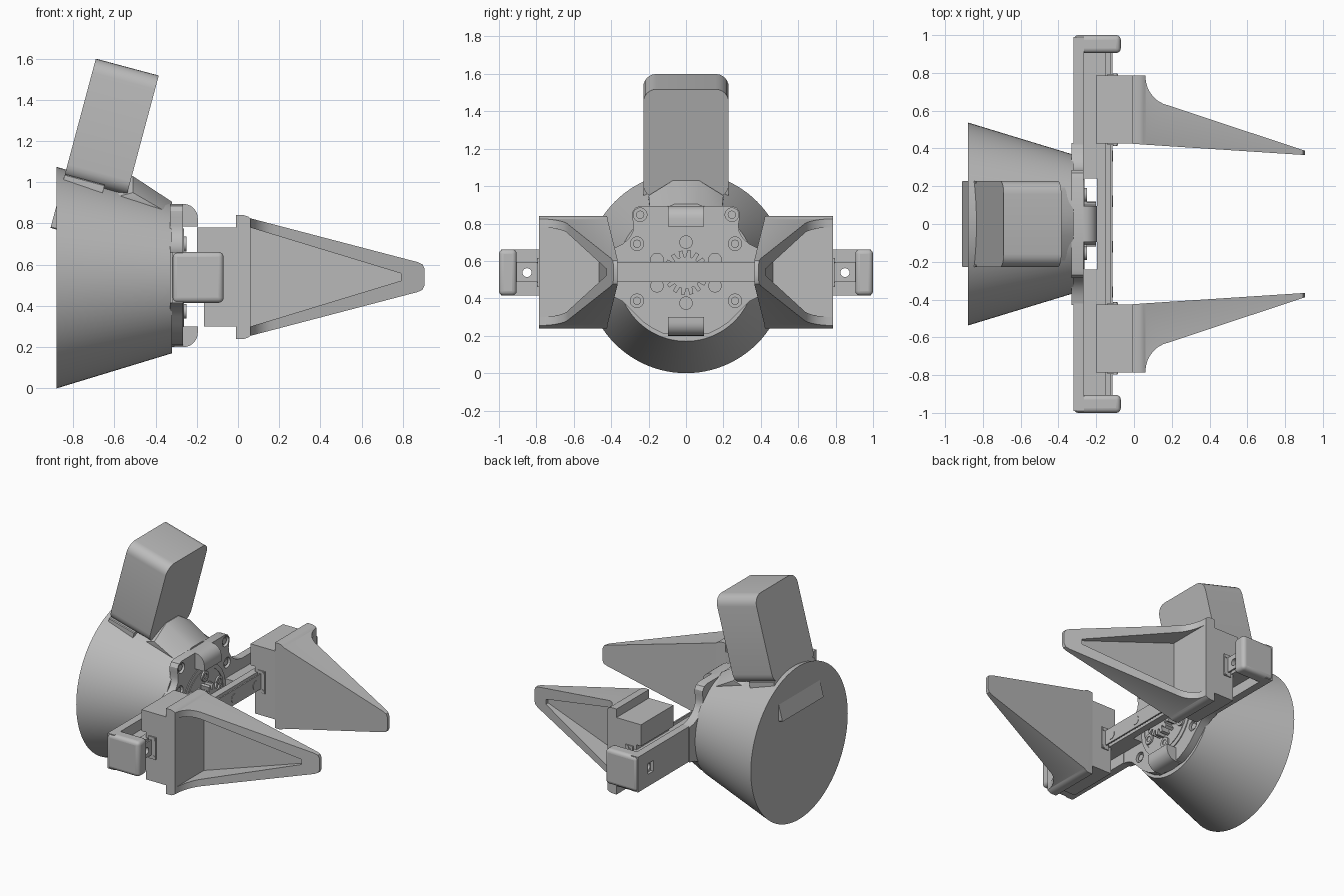
import bpy, bmesh
from math import sin, cos, pi, radians
from mathutils import Vector

cube = bpy.data.objects.get("Cube")
if cube:
    bpy.data.objects.remove(cube, do_unlink=True)

grey = bpy.data.materials.new("plain grey")
grey.use_nodes = True
grey.diffuse_color = (0.5, 0.5, 0.5, 1)
grey.node_tree.nodes["Principled BSDF"].inputs["Base Color"].default_value = (0.5, 0.5, 0.5, 1)

CZ = 0.5375  # height of the wrist axis
AXES = {"x": lambda p, q, d: (d, p, q),
        "y": lambda p, q, d: (p, d, q),
        "z": lambda p, q, d: (p, q, d)}


def finish(name, bm):
    bmesh.ops.recalc_face_normals(bm, faces=bm.faces)
    mesh = bpy.data.meshes.new(name)
    bm.to_mesh(mesh)
    bm.free()
    mesh.materials.append(grey)
    ob = bpy.data.objects.new(name, mesh)
    bpy.context.collection.objects.link(ob)
    return ob


def prism(name, outline, axis, a, b, scale=1.0):
    """Extrude a 2D outline along an axis from a to b."""
    bm = bmesh.new()
    place = AXES[axis]
    face = bm.faces.new([bm.verts.new(place(p, q, a)) for p, q in outline])
    new = bmesh.ops.extrude_face_region(bm, geom=[face])["geom"]
    step = Vector(place(0, 0, b - a))
    bmesh.ops.translate(bm, vec=step, verts=[v for v in new if isinstance(v, bmesh.types.BMVert)])
    return finish(name, bm)


def circle(cy, cz, r, n=32):
    return [(cy + r * cos(2 * pi * i / n), cz + r * sin(2 * pi * i / n)) for i in range(n)]


def rounded(p0, p1, q0, q1, r, n=6):
    """Rectangle outline with round corners."""
    corners = [(p1 - r, q1 - r), (p0 + r, q1 - r), (p0 + r, q0 + r), (p1 - r, q0 + r)]
    return [(cp + r * cos(pi / 2 * (k + i / n)), cq + r * sin(pi / 2 * (k + i / n)))
            for k, (cp, cq) in enumerate(corners) for i in range(n + 1)]


def box(name, x0, x1, y0, y1, z0, z1, bevel=0.0):
    y0, y1 = sorted((y0, y1))
    ob = prism(name, [(x0, y0), (x1, y0), (x1, y1), (x0, y1)], "z", z0, z1)
    if bevel:
        mod = ob.modifiers.new("round", "BEVEL")
        mod.width, mod.segments = bevel, 4
    return ob


def combine(ob, tool, operation="DIFFERENCE"):
    """Bake a boolean and discard the tool."""
    mod = ob.modifiers.new("cut", "BOOLEAN")
    mod.operation, mod.object, mod.solver = operation, tool, "EXACT"
    bpy.context.view_layer.update()
    baked = bpy.data.meshes.new_from_object(ob.evaluated_get(bpy.context.evaluated_depsgraph_get()))
    ob.modifiers.clear()
    ob.data = baked
    bpy.data.objects.remove(tool, do_unlink=True)


def hull(name, points):
    bm = bmesh.new()
    for p in points:
        bm.verts.new(p)
    bmesh.ops.convex_hull(bm, input=bm.verts)
    return finish(name, bm)


# Conical wrist housing
bm = bmesh.new()
rings = [[bm.verts.new((x, p, q)) for p, q in circle(0, CZ, r, 96)]
         for x, r in ((-0.88, CZ), (-0.32, 0.367))]
for i in range(96):
    j = (i + 1) % 96
    bm.faces.new((rings[0][i], rings[0][j], rings[1][j], rings[1][i]))
for ring in rings:
    bm.faces.new(ring)
finish("wrist_cone", bm)

# Sloped support on top of the cone
hull("camera_support", [(x, s * y, z) for s in (1, -1) for x, y, z in
     ((-0.51, 0.07, 1.03), (-0.51, 0.2, 0.95), (-0.32, 0.06, 0.905), (-0.32, 0.19, 0.84),
      (-0.7, 0.07, 1.0), (-0.7, 0.2, 0.9), (-0.32, 0.1, 0.6))])

# Camera box and its rear tongue, leaning forward
for name, outline, depth in (
        ("camera_box", rounded(-0.228, 0.228, 0, 0.6, 0.07), 0.316),
        ("camera_tongue", rounded(-0.228, 0.228, -0.25, 0.02, 0.005, 1), 0.2)):
    part = prism(name, outline, "x", 0, depth)
    part.location = (-0.845, 0, 1.02)
    part.rotation_euler = (0, radians(15), 0)

# Mounting plate with upper ears and concave flares into the arms
half = [(0.0, 0.895), (0.24, 0.895), (0.27, 0.885), (0.287, 0.86), (0.287, 0.83), (0.28, 0.79),
        (0.285, 0.755), (0.305, 0.72), (0.34, 0.69), (0.38, 0.67), (0.43, 0.66), (0.43, 0.415),
        (0.38, 0.405), (0.34, 0.385), (0.305, 0.35), (0.27, 0.315), (0.23, 0.275), (0.18, 0.24),
        (0.12, 0.21), (0.0, 0.2)]
plate = prism("mount_plate", half + [(-y, z) for y, z in half[-2:0:-1]], "x", -0.33, -0.268)
for y, z in ((0.245, 0.847), (0.262, 0.692), (0.262, 0.387)):
    for s in (1, -1):
        combine(plate, prism("hole", circle(s * y, z, 0.036, 24), "x", -0.29, -0.2))
        prism("plate_screw", circle(s * y, z, 0.022, 16), "x", -0.32, -0.276)

# Rotary hub disc with groove, screws and pinion
hub = prism("hub_disc", circle(0, CZ, 0.238, 64), "x", -0.3, -0.262)
groove = prism("groove", circle(0, CZ, 0.208, 64), "x", -0.266, -0.2)
combine(hub, groove)
prism("hub_face", circle(0, CZ, 0.2, 64), "x", -0.3, -0.262)
for y, z in ((0, 0.163), (0, -0.163), (0.155, 0.07), (0.155, -0.07), (-0.155, 0.07), (-0.155, -0.07),
             (0.12, 0), (-0.12, 0)):
    screw = prism("hub_screw", circle(y, CZ + z, 0.036, 24), "x", -0.27, -0.25)
    combine(screw, prism("socket", circle(y, CZ + z, 0.02, 6), "x", -0.256, -0.2))
teeth = 16
gear = []
for i in range(teeth):
    for k, r in ((0, 0.085), (0.3, 0.085), (0.42, 0.12), (0.85, 0.12)):
        a = 2 * pi * (i + k) / teeth
        gear.append((r * cos(a), CZ + r * sin(a)))
prism("pinion", gear, "x", -0.265, -0.2)

# Tabs above and below the hub, rounded toward the front
for name, z0, z1 in (("upper_tab", 0.785, 0.895), ("lower_tab", 0.2, 0.3)):
    outer, inner = (z1, z0) if z1 > CZ else (z0, z1)
    d = 1 if outer > inner else -1
    curve = [(-0.265 + 0.07 * sin(t * pi / 12), outer - d * 0.07 * (1 - cos(t * pi / 12)))
             for t in range(7)]
    prism(name, [(-0.31, inner), (-0.31, outer)] + curve + [(-0.195, inner)], "y", -0.095, 0.095)

# Linear rail with a lengthwise groove
rail = box("slide_rail", -0.197, -0.115, -0.91, 0.91, 0.488, 0.595)
for z0, z1 in ((0.575, 0.7), (0.4, 0.508)):
    combine(rail, box("side_groove", -0.148, -0.125, -1, 1, z0, z1))

for s, side in ((1, "left"), (-1, "right")):
    # Arm, end cap and rail support
    arm = box(side + "_arm", -0.32, -0.266, s * 0.42, s * 0.99, 0.415, 0.662)
    combine(arm, prism("bolt_hole", circle(s * 0.85, CZ, 0.024, 20), "x", -0.5, 0))
    combine(arm, box("rear_pocket", -0.4, -0.3, s * 0.82, s * 0.88, 0.5, 0.575))
    box(side + "_end_cap", -0.32, -0.07, s * 0.905, s, 0.415, 0.662, 0.025)
    beam = box(side + "_rail_support", -0.27, -0.19, s * 0.24, s * 0.91, 0.488, 0.588)
    for ob in (beam, rail):
        combine(ob, prism("bolt_hole", circle(s * 0.85, CZ, 0.024, 20), "x", -0.5, 0))
    for y in (0.36, 0.12):
        prism(side + "_rail_bolt", circle(s * y, CZ, 0.03, 24), "x", -0.12, -0.112)

    # Sliding carriage
    box(side + "_carriage", -0.165, 0.01, s * 0.425, s * 0.785, 0.3, 0.78)
    box(side + "_carriage_top", -0.2, -0.16, s * 0.425, s * 0.785, 0.63, 0.78)
    box(side + "_bearing", -0.14, -0.085, s * 0.418, s * 0.793, 0.46, 0.615)
    for z in (0.475, 0.6):
        for y in (0.418, 0.792):
            prism(side + "_bearing_screw", circle(-0.1, z, 0.012, 12), "y", s * y - 0.004, s * y + 0.004)

    # Finger: plan shape crossed with side shape, hollowed on the outside
    fillet = [(0.06 + 0.15 * (1 - cos(t * pi / 16)), 0.785 - 0.16 * sin(t * pi / 16)) for t in range(8)]
    plan = [(-0.01, 0.425), (0.06, 0.42), (0.905, 0.365), (0.905, 0.388), (0.22, 0.615)]
    plan += fillet[::-1] + [(-0.01, 0.785)]
    finger = prism(side + "_finger", [(x, s * y) for x, y in plan], "z", 0.1, 1.0)
    upper = [(-0.01, 0.84), (0.03, 0.84), (0.05, 0.833), (0.06, 0.825), (0.87, 0.613),
             (0.895, 0.602), (0.905, 0.58)]
    sides = upper + [(x, 2 * 0.54 - z) for x, z in upper[::-1]]
    combine(finger, prism("side_shape", sides, "y", -1, 1), "INTERSECT")
    bm = bmesh.new()
    pocket = [(0.06, 0.78, 0.465), (0.79, 0.558, 0.4), (0.79, 0.522, 0.4), (0.06, 0.3, 0.465)]
    low = [bm.verts.new((x, s * y, z)) for x, z, y in pocket]
    top = [bm.verts.new((x, s * 0.9, z)) for x, z, y in pocket]
    bm.faces.new(low)
    bm.faces.new(top)
    for i in range(4):
        j = (i + 1) % 4
        bm.faces.new((low[i], low[j], top[j], top[i]))
    combine(finger, finish("pocket", bm))

# Smooth the round surfaces, keep the corners crisp
bpy.ops.object.select_all(action="DESELECT")
for ob in bpy.context.scene.objects:
    if ob.type == "MESH" and grey.name in ob.data.materials:
        ob.select_set(True)
        bpy.context.view_layer.objects.active = ob
bpy.ops.object.shade_smooth_by_angle(angle=radians(30))
